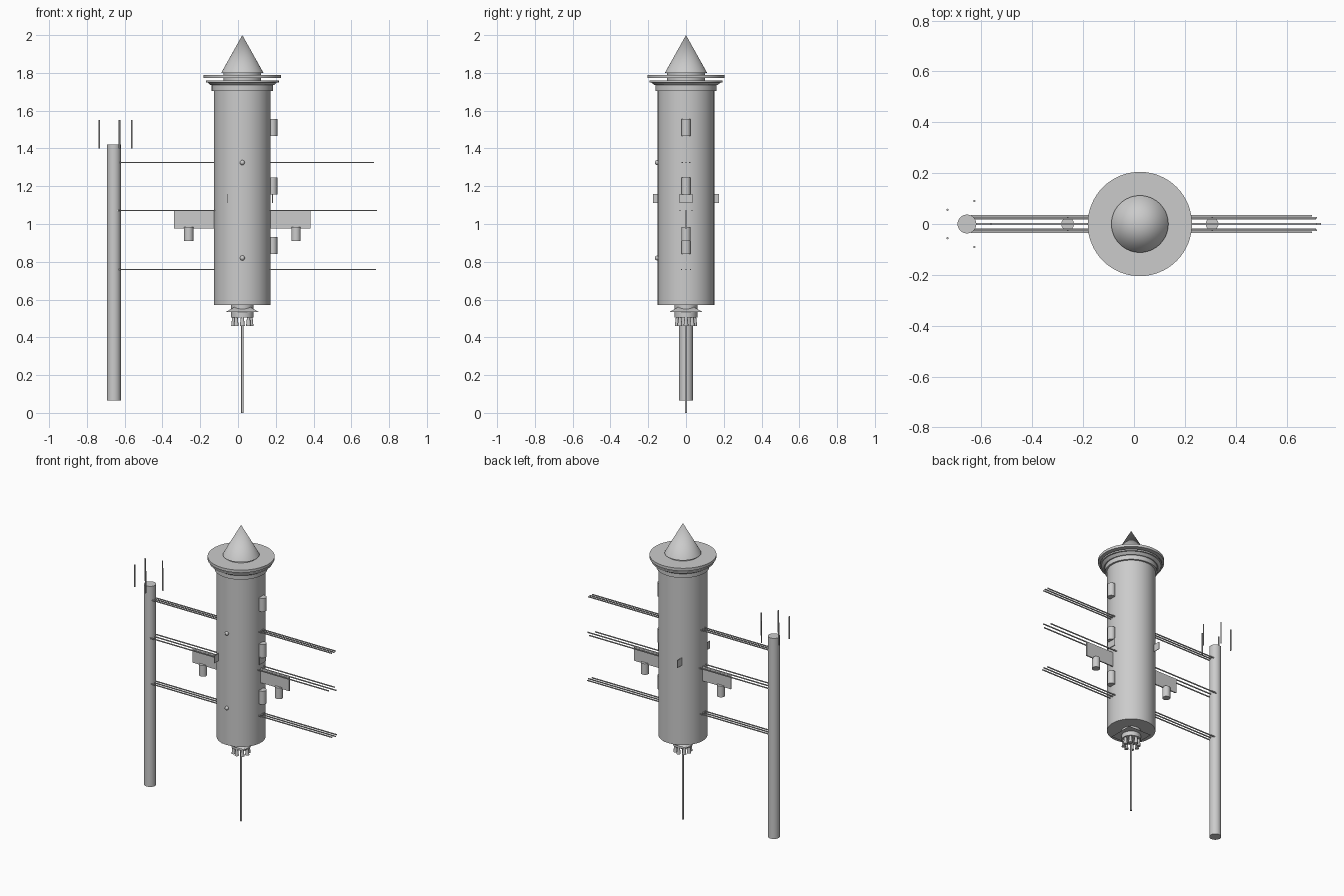
import bpy
import math
from mathutils import Vector

cube = bpy.data.objects.get("Cube")
if cube:
    bpy.data.objects.remove(cube, do_unlink=True)

grey = bpy.data.materials.new("plain grey")
grey.use_nodes = True
grey.diffuse_color = (0.6, 0.6, 0.6, 1)
grey.node_tree.nodes["Principled BSDF"].inputs["Base Color"].default_value = (0.6, 0.6, 0.6, 1)

AXIS = 0.023      # x of the main tower
POLE = -0.657     # x of the side pole
parts = []


def finish(name):
    obj = bpy.context.object
    obj.name = name
    obj.data.materials.append(grey)
    parts.append(obj)
    return obj


def cone(name, x, y, z0, z1, r0, r1, sides=32, turn=0):
    bpy.ops.mesh.primitive_cone_add(vertices=sides, radius1=r0, radius2=r1, depth=z1 - z0,
                                    location=(x, y, (z0 + z1) / 2), rotation=(0, 0, turn))
    return finish(name)


def cylinder(name, x, y, z0, z1, r, sides=32):
    return cone(name, x, y, z0, z1, r, r, sides)


def box(name, low, high):
    low, high = Vector(low), Vector(high)
    bpy.ops.mesh.primitive_cube_add(size=1, location=(low + high) / 2)
    bpy.context.object.scale = high - low
    return finish(name)


def ring_points(x, radius, count):
    for i in range(count):
        a = math.tau * i / count
        yield x + radius * math.cos(a), radius * math.sin(a)


# Main tower and stepped collar
cylinder("tower_body", AXIS, 0, 0.57, 1.75, 0.15, 64)
cylinder("collar_band", AXIS, 0, 1.705, 1.735, 0.162, 64)
cone("collar_flare", AXIS, 0, 1.735, 1.75, 0.168, 0.184, 64)
cylinder("collar_lip", AXIS, 0, 1.75, 1.76, 0.193, 64)
cylinder("collar_core", AXIS, 0, 1.75, 1.80, 0.1, 64)
cylinder("top_disc", AXIS, 0, 1.772, 1.79, 0.205, 64)
cone("roof_cone", AXIS, 0, 1.80, 2.0, 0.112, 0, 64)

# Underside fitting: hub, square skirt, ring of nozzles and long rod
cylinder("lower_hub", AXIS, 0, 0.505, 0.57, 0.06)
cone("square_skirt", AXIS, 0, 0.535, 0.562, 0.122, 0.055, 4, math.pi / 4)
for x, y in ring_points(AXIS, 0.046, 8):
    cone("nozzle", x, y, 0.46, 0.505, 0.013, 0.008, 12)
cylinder("lower_rod", AXIS, 0, 0, 0.51, 0.006, 12)

# Side pole with five thin antennas
cylinder("side_pole", POLE, 0, 0.065, 1.42, 0.037)
for x, y in ring_points(POLE, 0.095, 5):
    cylinder("antenna", x, y, 1.4, 1.55, 0.0045, 8)

# Three levels of horizontal wires
for z, spread, centre_end, outer_end in ((1.325, 0.02, 0.72, 0.715),
                                         (1.072, 0.032, 0.735, 0.7),
                                         (0.76, 0.024, 0.73, 0.72)):
    for y in (-spread, 0, spread):
        end = outer_end if y else centre_end
        box("wire", (-0.64, y - 0.003, z - 0.003), (end, y + 0.003, z + 0.003))

# Bracket plates with hanging canisters
for side in (-1, 1):
    inner, outer = AXIS + side * 0.14, AXIS + side * 0.362
    box("bracket_plate", (min(inner, outer), -0.004, 0.975), (max(inner, outer), 0.004, 1.07))
    cylinder("hanging_canister", AXIS + side * 0.284, 0, 0.91, 0.985, 0.025, 24)

# Canisters up the left side of the tower
for z in (0.84, 1.155, 1.467):
    cylinder("side_canister", AXIS + 0.16, 0, z, z + 0.09, 0.025, 24)

# Small fins around the tower, all facing sideways
for x, y in ring_points(AXIS, 0.16, 3):
    box("small_fin", (x - 0.002, y - 0.035, 1.11), (x + 0.002, y + 0.035, 1.16))

# Round studs on the front
for z in (0.82, 1.325):
    bpy.ops.mesh.primitive_uv_sphere_add(segments=16, ring_count=10, radius=0.013,
                                         location=(AXIS, -0.152, z))
    finish("front_stud")

# Smooth the round surfaces and keep the rims sharp
bpy.ops.object.select_all(action="DESELECT")
for part in parts:
    part.select_set(True)
bpy.context.view_layer.objects.active = parts[0]
bpy.ops.object.shade_smooth_by_angle(angle=math.radians(35))
